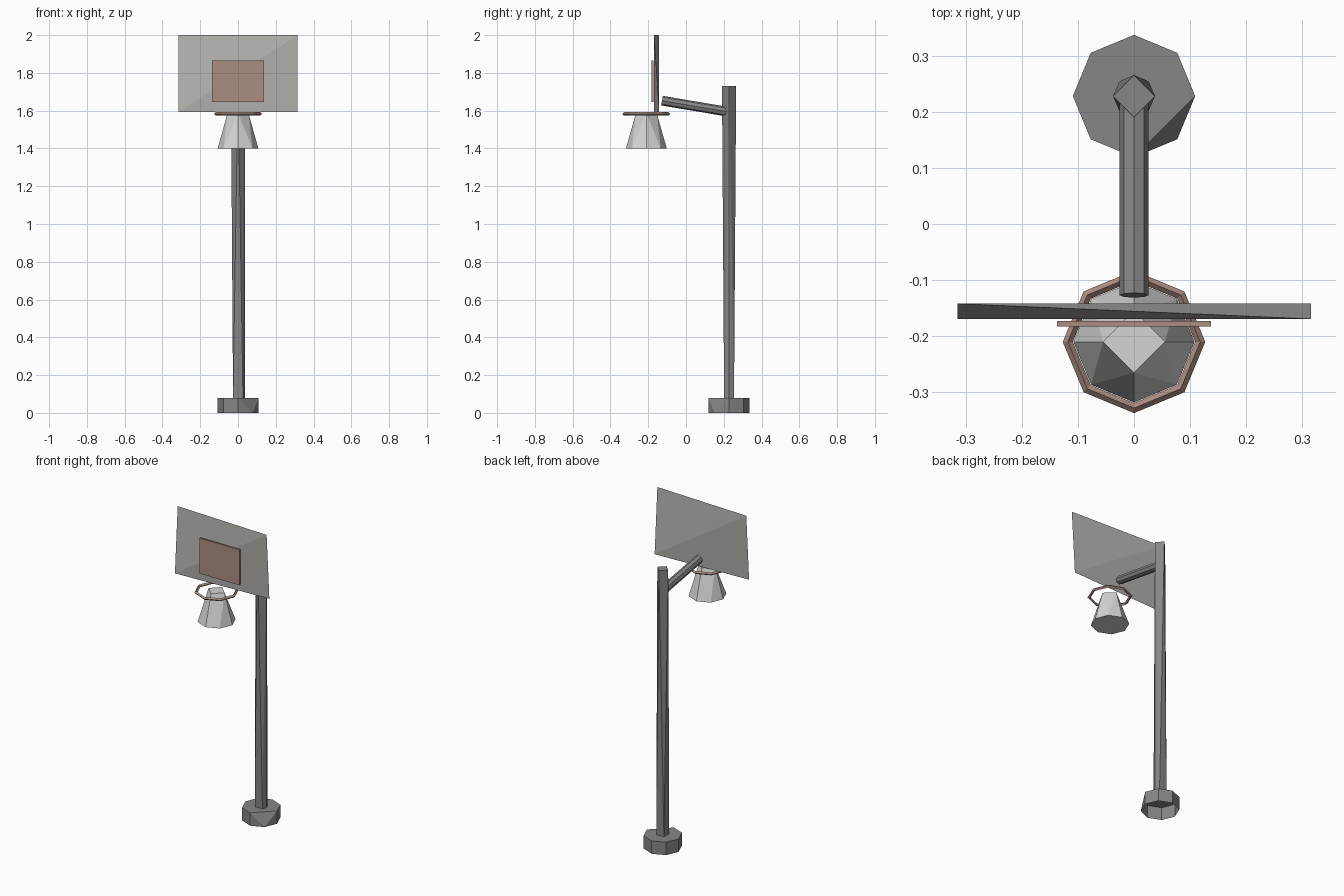
import bpy, bmesh, math
from mathutils import Vector

if "Cube" in bpy.data.objects:
    bpy.data.objects.remove(bpy.data.objects["Cube"], do_unlink=True)


def material(name, rgb):
    m = bpy.data.materials.new(name)
    m.use_nodes = True
    m.diffuse_color = (*rgb, 1)
    bsdf = next(n for n in m.node_tree.nodes if n.type == 'BSDF_PRINCIPLED')
    bsdf.inputs["Base Color"].default_value = (*rgb, 1)
    return m


STEEL = material("steel grey", (0.24, 0.24, 0.24))
BOARD = material("board grey", (0.47, 0.46, 0.43))
RUST = material("rusty red", (0.41, 0.27, 0.22))
NET = material("net white", (0.66, 0.66, 0.65))


def finish(name, bm, mat):
    bmesh.ops.recalc_face_normals(bm, faces=bm.faces)
    mesh = bpy.data.meshes.new(name)
    bm.to_mesh(mesh)
    bm.free()
    mesh.materials.append(mat)
    obj = bpy.data.objects.new(name, mesh)
    bpy.context.collection.objects.link(obj)
    return obj


def ring_points(center, radius, count, turn=0.0):
    """Points of a level polygon, first corner turned from +x."""
    c = Vector(center)
    angles = [turn + math.tau * i / count for i in range(count)]
    return [c + Vector((math.cos(a), math.sin(a), 0)) * radius for a in angles]


def hull(name, points, mat, open_bottom=False):
    """Faceted solid wrapped around a few points."""
    bm = bmesh.new()
    verts = [bm.verts.new(p) for p in points]
    bmesh.ops.convex_hull(bm, input=verts)
    bmesh.ops.dissolve_limit(bm, angle_limit=0.01, verts=bm.verts, edges=bm.edges)
    if open_bottom:
        low = min(v.co.z for v in bm.verts)
        floor = [f for f in bm.faces if all(v.co.z < low + 0.001 for v in f.verts)]
        bmesh.ops.delete(bm, geom=floor, context='FACES_ONLY')
    return finish(name, bm, mat)


POLE_Y = 0.228
RIM_Y = -0.21
DIAG = math.pi / 4

# Base: octagon with one clipped top corner and an open underside
base_top = ring_points((0, POLE_Y, 0.08), 0.109, 8)
del base_top[7]
hull("base", ring_points((0, POLE_Y, 0), 0.109, 8) + base_top, STEEL, True)

# Pole: square foot twisting into a diamond top
foot = ring_points((0, POLE_Y, 0.08), 0.037, 4, DIAG)
foot.append(Vector((0.036, POLE_Y, 0.08)))
hull("pole", foot + ring_points((0, POLE_Y, 1.73), 0.0375, 4), STEEL)

# Arm: octagonal bar rising toward the board
start, end = Vector((0, 0.235, 1.592)), Vector((0, -0.127, 1.653))
bm = bmesh.new()
bmesh.ops.create_cone(bm, cap_ends=True, segments=8, radius1=0.0255,
                      radius2=0.0255, depth=(end - start).length)
bmesh.ops.rotate(bm, verts=bm.verts,
                 matrix=(end - start).to_track_quat('Z', 'Y').to_matrix())
bmesh.ops.translate(bm, verts=bm.verts, vec=(start + end) / 2)
finish("arm", bm, STEEL)

# Backboard: thin wedge sheet, its top and bottom edges crossing
W, FRONT, BACK, LOW, TOP = 0.315, -0.169, -0.142, 1.593, 2.0
hull("backboard", [(-W, BACK, TOP), (W, FRONT, TOP),
                   (-W, FRONT, LOW), (W, BACK, LOW)], BOARD)

# Target panel in front of the board
hull("target_panel", [(x, y, z) for x in (-0.137, 0.137)
                      for y in (-0.183, -0.173) for z in (1.645, 1.865)], RUST)

# Rim: eight-sided hoop with a diamond section
bm = bmesh.new()
R, T = 0.118, 0.009
loops = [ring_points((0, RIM_Y, 1.583 + T * math.sin(a)), R + T * math.cos(a), 8)
         for a in (0, math.pi / 2, math.pi, 3 * math.pi / 2)]
grid = [[bm.verts.new(p) for p in loop] for loop in loops]
for i in range(4):
    for j in range(8):
        a, b = grid[i], grid[(i + 1) % 4]
        k = (j + 1) % 8
        bm.faces.new((a[j], a[k], b[k], b[j]))
finish("rim", bm, RUST)

# Net: octagonal hem narrowing upward to a diamond
hull("net", ring_points((0, RIM_Y, 1.4), 0.108, 8)
     + ring_points((0, RIM_Y, 1.587), 0.055, 4), NET)
